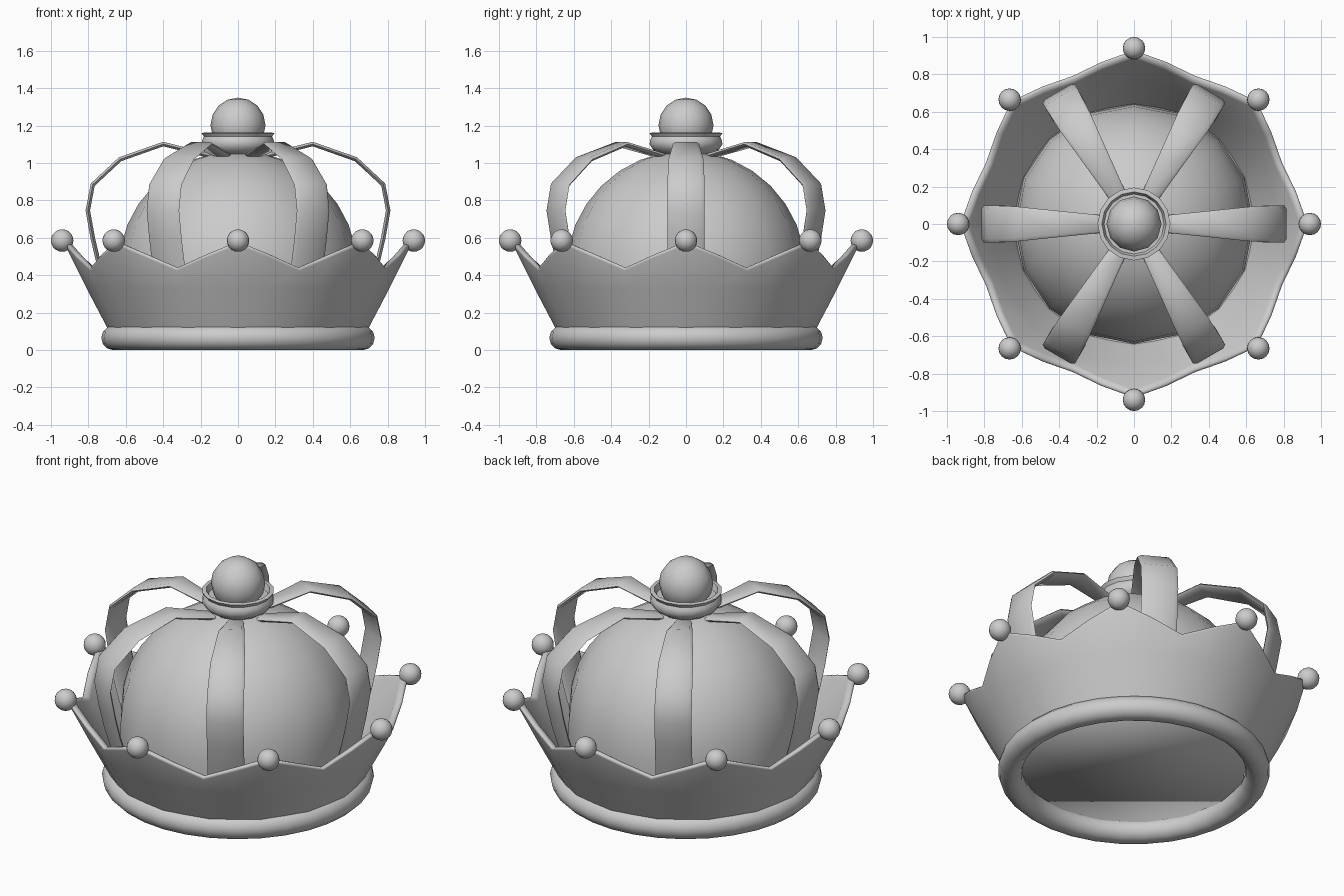
import bpy, bmesh, math
from math import sin, cos, pi, radians

cube = bpy.data.objects.get("Cube")
if cube:
    bpy.data.objects.remove(cube, do_unlink=True)

grey = bpy.data.materials.new("plain grey")
grey.use_nodes = True
grey.diffuse_color = (0.6, 0.6, 0.6, 1)
grey.node_tree.nodes["Principled BSDF"].inputs["Base Color"].default_value = (0.6, 0.6, 0.6, 1)


def finish(name, bm, smooth=60, bevel=0):
    """Turn a bmesh into a smooth shaded object with sharp edges kept."""
    bmesh.ops.remove_doubles(bm, verts=bm.verts, dist=0.0001)
    bmesh.ops.recalc_face_normals(bm, faces=bm.faces)
    mesh = bpy.data.meshes.new(name)
    bm.to_mesh(mesh)
    bm.free()
    obj = bpy.data.objects.new(name, mesh)
    bpy.context.collection.objects.link(obj)
    mesh.materials.append(grey)
    bpy.ops.object.select_all(action='DESELECT')
    obj.select_set(True)
    bpy.context.view_layer.objects.active = obj
    bpy.ops.object.shade_smooth_by_angle(angle=radians(smooth))
    if bevel:
        mod = obj.modifiers.new("soft_edges", 'BEVEL')
        mod.width = bevel
        mod.segments = 3
        mod.angle_limit = radians(50)


def lathe(name, section, steps, closed=False, **kw):
    """Revolve section(i), a list of (radius, height), around the z axis."""
    bm = bmesh.new()
    rings = []
    for i in range(steps):
        a = 2 * pi * i / steps
        rings.append([bm.verts.new((r * cos(a), r * sin(a), z)) for r, z in section(i)])
    n = len(rings[0])
    for i in range(steps):
        p, q = rings[i], rings[(i + 1) % steps]
        for j in range(n if closed else n - 1):
            k = (j + 1) % n
            bm.faces.new((p[j], q[j], q[k], p[k]))
    if not closed:
        # cap open ends that do not already meet the axis
        for j in (0, n - 1):
            if section(0)[j][0] > 0.001:
                bm.faces.new([ring[j] for ring in rings])
    finish(name, bm, **kw)


def ball(name, pos, radius, u, v):
    bm = bmesh.new()
    bmesh.ops.create_uvsphere(bm, u_segments=u, v_segments=v, radius=radius)
    bmesh.ops.translate(bm, verts=bm.verts, vec=pos)
    finish(name, bm)


# Rolled ring at the foot
lathe("base_ring", lambda i: [(0.665 + 0.066 * cos(2 * pi * k / 12),
                               0.065 + 0.066 * sin(2 * pi * k / 12)) for k in range(12)],
      32, closed=True)


# Flared band: points and valleys alternate around the rim
def band_section(i):
    valley = (0, 0.5, 1, 0.5)[i % 4]
    flat = 0.99 if i % 2 else 1
    r, z = 0.935 - 0.072 * valley, 0.58 - 0.14 * valley
    section = [(0.685, 0.09), (0.705, 0.13), (0.81, 0.33), (r, z),
               (r - 0.04, z), (0.76, 0.33), (0.655, 0.15), (0.625, 0.09)]
    return [(radius * flat, height) for radius, height in section]


lathe("pointed_band", band_section, 32, closed=True, smooth=180, bevel=0.018)

# Inner cap with straight sides and a flat underside
dome = [(0.61, 0.09), (0.64, 0.25)]
dome += [(0.64 * cos(k * pi / 16), 0.425 + 0.64 * sin(k * pi / 16)) for k in range(8)]
dome += [(0, 1.065)]
lathe("inner_dome", lambda i: dome, 16, smooth=180)

# Six tapering arches with rounded edges
PATH = [(0.7, 0.28), (0.755, 0.455), (0.787, 0.59), (0.815, 0.745), (0.787, 0.89),
        (0.637, 1.03), (0.4, 1.113), (0.15, 1.05)]


def arch(name, angle):
    bm = bmesh.new()
    rows = []
    for j, (r, z) in enumerate(PATH):
        # inward direction across the strip
        a, b = PATH[max(j - 1, 0)], PATH[min(j + 1, len(PATH) - 1)]
        dr, dz = b[0] - a[0], b[1] - a[1]
        d = math.hypot(dr, dz)
        half = min(0.1, 0.03 + 0.1 * r)
        row = []
        for side, depth in ((-0.8, 0), (0.8, 0), (1, 0.012), (0.8, 0.024),
                            (-0.8, 0.024), (-1, 0.012)):
            x, y = r - depth * dz / d, side * half
            row.append(bm.verts.new((x * cos(angle) - y * sin(angle),
                                     x * sin(angle) + y * cos(angle),
                                     z + depth * dr / d)))
        rows.append(row)
    for p, q in zip(rows, rows[1:]):
        for k in range(6):
            m = (k + 1) % 6
            bm.faces.new((p[k], p[m], q[m], q[k]))
    bm.faces.new(rows[0])
    bm.faces.new(rows[-1])
    finish(name, bm)


for n in range(6):
    arch(f"arch_{n + 1}", n * pi / 3)

# Cup and large ball on top
cup = [(0, 1.03), (0.13, 1.04), (0.175, 1.07), (0.195, 1.1), (0.19, 1.125), (0.182, 1.14),
       (0.195, 1.16), (0.172, 1.163), (0.16, 1.13), (0, 1.13)]
lathe("top_cup", lambda i: cup, 16)
ball("top_ball", (0, 0, 1.202), 0.147, 12, 8)

# Small ball on each point
for n in range(8):
    a = n * pi / 4
    ball(f"point_ball_{n + 1}", (0.94 * cos(a), 0.94 * sin(a), 0.585), 0.06, 16, 10)
